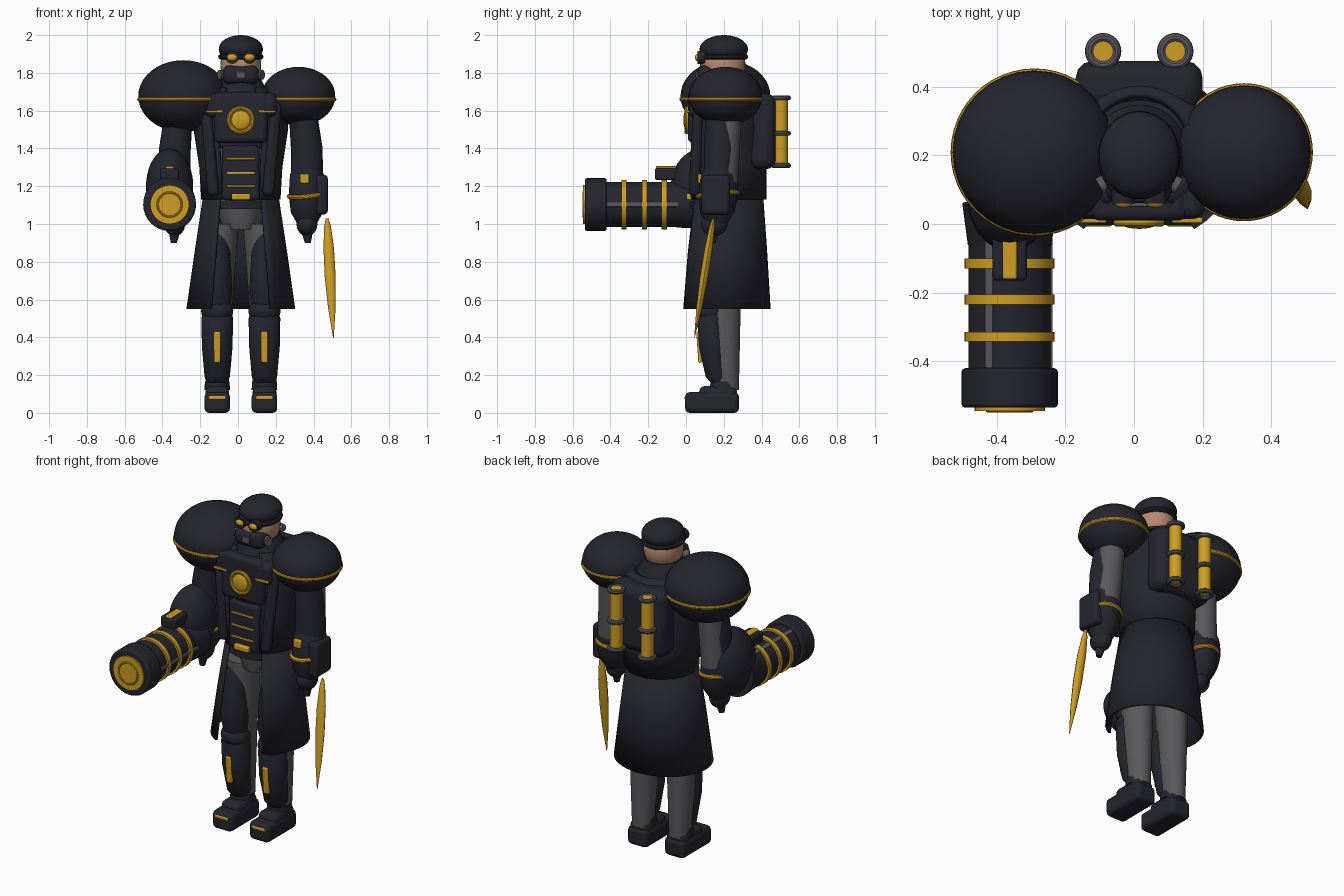
import bpy, bmesh, math
from mathutils import Vector

if "Cube" in bpy.data.objects:
    bpy.data.objects.remove(bpy.data.objects["Cube"], do_unlink=True)


def material(name, rgb):
    m = bpy.data.materials.new(name)
    m.use_nodes = True
    m.diffuse_color = (*rgb, 1)
    m.node_tree.nodes["Principled BSDF"].inputs["Base Color"].default_value = (*rgb, 1)
    return m


DARK = material("midnight", (0.018, 0.018, 0.028))
GOLD = material("gold", (0.62, 0.34, 0.018))
GREY = material("grey", (0.1, 0.1, 0.108))
SKIN = material("skin", (0.48, 0.25, 0.16))
CX = 0.015   # body centre line


def finish(name, mat, angle=35):
    o = bpy.context.object
    o.name = name
    o.data.materials.append(mat)
    bpy.ops.object.shade_smooth_by_angle(angle=math.radians(angle))
    return o


def ball(name, mat, loc, radii):
    bpy.ops.mesh.primitive_uv_sphere_add(segments=32, ring_count=20, location=loc)
    bpy.context.object.scale = radii
    return finish(name, mat)


def box(name, mat, loc, size, bevel=0.008, rot=(0, 0, 0)):
    bpy.ops.mesh.primitive_cube_add(size=1, location=loc, rotation=rot)
    o = bpy.context.object
    for v in o.data.vertices:
        v.co *= Vector(size)
    o = finish(name, mat)
    b = o.modifiers.new("soft edges", "BEVEL")
    b.width, b.segments = bevel, 3
    return o


def rod(name, mat, a, b, r1, r2=None, sides=32):
    a, b = Vector(a), Vector(b)
    d = b - a
    bpy.ops.mesh.primitive_cone_add(vertices=sides, radius1=r1, radius2=r1 if r2 is None else r2,
                                    depth=d.length, location=(a + b) / 2)
    bpy.context.object.rotation_euler = d.to_track_quat("Z", "Y").to_euler()
    return finish(name, mat)


def ring(name, mat, loc, major, minor, rot=(0, 0, 0), scale=(1, 1, 1)):
    bpy.ops.mesh.primitive_torus_add(major_segments=48, minor_segments=10, major_radius=major,
                                     minor_radius=minor, location=loc, rotation=rot)
    bpy.context.object.scale = scale
    return finish(name, mat)


def loft(name, mat, sections, gap=0, thick=0, sides=36):
    """Stacked ellipses (x, y, z, rx, ry); gap leaves the front open by that half angle."""
    bm = bmesh.new()
    rows = []
    g = math.radians(gap)
    n = sides + 1 if gap else sides
    for x, y, z, rx, ry in sections:
        angles = [g + (2 * math.pi - 2 * g) * i / sides for i in range(n)]
        rows.append([bm.verts.new((x + rx * math.sin(t), y - ry * math.cos(t), z)) for t in angles])
    for lo, hi in zip(rows, rows[1:]):
        for i in range(sides):
            j = (i + 1) % n
            bm.faces.new((lo[i], lo[j], hi[j], hi[i]))
    if not gap:
        bm.faces.new(rows[0][::-1])
        bm.faces.new(rows[-1])
    bmesh.ops.recalc_face_normals(bm, faces=bm.faces)
    me = bpy.data.meshes.new(name)
    bm.to_mesh(me)
    bm.free()
    o = bpy.data.objects.new(name, me)
    bpy.context.collection.objects.link(o)
    bpy.ops.object.select_all(action="DESELECT")
    bpy.context.view_layer.objects.active = o
    o.select_set(True)
    finish(name, mat, 50)
    if thick:
        s = o.modifiers.new("cloth", "SOLIDIFY")
        s.thickness, s.offset = thick, 0
    return o


# Head, cap, goggles and mask
ball("head", SKIN, (CX, 0.195, 1.84), (0.108, 0.12, 0.13))
ball("cap", DARK, (CX, 0.2, 1.925), (0.117, 0.128, 0.075))
ring("goggle_strap", DARK, (CX, 0.195, 1.885), 0.106, 0.014, scale=(1, 1.12, 1))
for s in (-1, 1):
    x = CX + s * 0.046
    rod("goggle_rim", DARK, (x, 0.1, 1.882), (x, 0.06, 1.882), 0.034)
    ball("goggle_lens", GOLD, (x, 0.065, 1.882), (0.028, 0.018, 0.02))
    rod("mask_filter", GREY, (CX + s * 0.08, 0.13, 1.79), (CX + s * 0.115, 0.11, 1.79), 0.025)
box("mask", DARK, (CX, 0.13, 1.79), (0.19, 0.14, 0.1), 0.035)
box("mask_vent", GREY, (CX, 0.06, 1.79), (0.05, 0.02, 0.035), 0.004)

# Torso and coat
loft("neck_collar", DARK, [(CX, 0.2, 1.66, 0.17, 0.16), (CX, 0.2, 1.72, 0.13, 0.14),
                           (CX, 0.2, 1.78, 0.1, 0.11)])
loft("torso", DARK, [(CX, 0.21, 1.4, 0.17, 0.17), (CX, 0.21, 1.6, 0.2, 0.17),
                     (CX, 0.21, 1.7, 0.17, 0.15)])
loft("abdomen", GREY, [(CX, 0.21, 0.97, 0.09, 0.12), (CX, 0.21, 1.04, 0.12, 0.14),
                       (CX, 0.21, 1.2, 0.15, 0.165), (CX, 0.21, 1.45, 0.16, 0.17)])
loft("jacket", DARK, [(CX, 0.215, 1.13, 0.2, 0.2), (CX, 0.215, 1.3, 0.21, 0.2),
                      (CX, 0.215, 1.5, 0.24, 0.2), (CX, 0.215, 1.64, 0.235, 0.2),
                      (CX, 0.215, 1.72, 0.15, 0.16)], gap=30, thick=0.02)
loft("coat_skirt", DARK, [(CX, 0.195, 0.55, 0.28, 0.245), (CX, 0.2, 0.85, 0.237, 0.222),
                          (CX, 0.21, 1.16, 0.19, 0.19)], gap=34, thick=0.016)
loft("belt", DARK, [(CX, 0.21, 1.08, 0.2, 0.19), (CX, 0.21, 1.12, 0.2, 0.19)])
box("buckle", GOLD, (CX, 0.018, 1.145), (0.1, 0.03, 0.035), 0.008)
box("belly_plate", DARK, (CX, 0.06, 1.27), (0.2, 0.07, 0.29), 0.02)
for z in (1.2, 1.27, 1.345):
    box("belly_stripe", GOLD, (CX, 0.024, z), (0.15, 0.016, 0.012), 0.004)
box("chest_plate", DARK, (CX, 0.07, 1.565), (0.28, 0.12, 0.27), 0.025)
box("chest_yoke", DARK, (CX, 0.08, 1.63), (0.38, 0.13, 0.13), 0.03)
rod("chest_disc", GOLD, (CX, 0.03, 1.55), (CX, 0, 1.55), 0.075, 0.068)
ring("chest_disc_rim", GOLD, (CX, 0.003, 1.55), 0.064, 0.011, (math.pi / 2, 0, 0))
ball("chest_lens", GOLD, (CX, 0, 1.55), (0.05, 0.014, 0.05))
for s in (-1, 1):
    box("chest_strip", GOLD, (CX + s * 0.14, 0.011, 1.595), (0.09, 0.016, 0.014), 0.004)
    box("lapel", DARK, (CX + s * 0.165, 0.055, 1.4), (0.06, 0.05, 0.5), 0.02, (0, s * 0.1, s * 0.5))

# Backpack and canisters
box("backpack", DARK, (CX, 0.4, 1.49), (0.37, 0.15, 0.4), 0.05)
for s in (-1, 1):
    x, y = CX + s * 0.105, 0.503
    rod("canister", GOLD, (x, y, 1.31), (x, y, 1.675), 0.036)
    for z in (1.31, 1.48, 1.668):
        ring("canister_ring", GREY, (x, y, z), 0.04, 0.013)

# Legs, shin guards and boots
for s in (-1, 1):
    x = CX + s * 0.125
    loft("leg", GREY, [(x, 0.215, 0.12, 0.06, 0.065), (x, 0.2, 0.35, 0.073, 0.085),
                       (x, 0.195, 0.6, 0.083, 0.095), (x - s * 0.02, 0.2, 1.0, 0.095, 0.11)])
    loft("thigh_guard", DARK, [(x, 0.14, 0.56, 0.07, 0.07), (x, 0.13, 0.65, 0.08, 0.085),
                               (x, 0.13, 0.85, 0.07, 0.08), (x, 0.15, 0.97, 0.045, 0.05)])
    loft("shin_guard", DARK, [(x, 0.17, 0.15, 0.045, 0.03), (x, 0.165, 0.19, 0.067, 0.06),
                              (x, 0.142, 0.35, 0.081, 0.075), (x, 0.135, 0.5, 0.084, 0.075),
                              (x, 0.145, 0.57, 0.065, 0.055)])
    ball("knee_guard", DARK, (x, 0.135, 0.54), (0.085, 0.08, 0.07))
    box("shin_stripe", GOLD, (x, 0.071, 0.348), (0.036, 0.022, 0.165), 0.007, (0.07, 0, 0))
    box("boot_sole", DARK, (x, 0.138, 0.055), (0.135, 0.285, 0.11), 0.025)
    box("boot_upper", DARK, (x, 0.17, 0.105), (0.125, 0.2, 0.075), 0.03)
    loft("boot_cuff", DARK, [(x, 0.2, 0.12, 0.068, 0.075), (x, 0.2, 0.165, 0.065, 0.07)])
    box("toe_strip", GOLD, (x, 0.003, 0.08), (0.09, 0.02, 0.02), 0.006)

# Shoulder pads: centre x, radius, height
for x, r, h in ((-0.29, 0.238, 0.19), (0.32, 0.195, 0.155)):
    ball("shoulder_pad", DARK, (x, 0.209, 1.677), (r, r, h))
    ring("shoulder_rim", GOLD, (x, 0.209, 1.66), r - 0.006, 0.012)

# Arms and hands
for s, x in ((-1, -0.335), (1, 0.365)):
    rod("upper_arm", GREY, (x - s * 0.02, 0.22, 1.58), (x, 0.2, 1.22), 0.075, 0.075)
    loft("arm_shell", DARK, [(x, 0.175, 1.23, 0.085, 0.08), (x, 0.18, 1.4, 0.083, 0.085),
                             (x - s * 0.02, 0.185, 1.58, 0.075, 0.08)])
    loft("gauntlet", DARK, [(x, 0.16, 1.0, 0.05, 0.055), (x, 0.165, 1.06, 0.085, 0.09),
                            (x, 0.17, 1.15, 0.096, 0.105), (x, 0.175, 1.26, 0.09, 0.095),
                            (x, 0.18, 1.31, 0.07, 0.075)])
    ring("gauntlet_band", GOLD, (x, 0.168, 1.155), 0.094, 0.013, (0.1, -s * 0.1, 0), (1, 1.1, 1))
    ball("hand", DARK, (x, 0.15, 1.0), (0.055, 0.07, 0.065))
    rod("fingers", DARK, (x + s * 0.005, 0.14, 0.9), (x, 0.145, 0.98), 0.016, 0.035)
box("wrist_emblem", GOLD, (0.352, 0.075, 1.24), (0.05, 0.025, 0.05), 0.007)
box("wrist_pack", DARK, (0.443, 0.158, 1.155), (0.065, 0.15, 0.21), 0.02)

# Tapered blade at the left side
loft("blade", GOLD, [(0.505 - 0.033 * t, 0.045 + 0.1 * t, 0.4 + 0.63 * t, w, w * 0.75)
                     for t, w in ((0, 0.002), (0.25, 0.02), (0.5, 0.029), (0.75, 0.028),
                                  (0.93, 0.018), (1, 0.008))], sides=8)

# Arm cannon pointing forward
GX, GZ = -0.362, 1.103
ball("cannon_elbow", DARK, (GX, 0.09, 1.2), (0.125, 0.17, 0.2))
rod("cannon_mount", DARK, (GX, 0.06, GZ + 0.01), (GX, -0.06, GZ), 0.138, 0.122)
rod("barrel", DARK, (GX, 0, GZ), (GX, -0.44, GZ), 0.12)
muzzle = rod("muzzle", DARK, (GX, -0.42, GZ), (GX, -0.535, GZ), 0.14)
bev = muzzle.modifiers.new("soft edges", "BEVEL")
bev.width, bev.segments = 0.01, 2
rod("muzzle_plate", GOLD, (GX, -0.53, GZ), (GX, -0.545, GZ), 0.103)
ring("muzzle_ring", GOLD, (GX, -0.543, GZ), 0.064, 0.006, (math.pi / 2, 0, 0))
for y in (-0.115, -0.22, -0.328):
    rod("barrel_band", GOLD, (GX, y + 0.014, GZ), (GX, y - 0.014, GZ), 0.131)
for k in range(3):
    a = k * math.tau / 3
    box("barrel_rail", GREY, (GX + 0.118 * math.cos(a), -0.23, GZ + 0.118 * math.sin(a)),
        (0.014, 0.38, 0.024), 0.004, (0, -a, 0))
box("sight_block", DARK, (GX, -0.08, 1.265), (0.1, 0.17, 0.065), 0.012)
box("sight_strip", GOLD, (GX, -0.085, 1.297), (0.042, 0.15, 0.018), 0.005)
